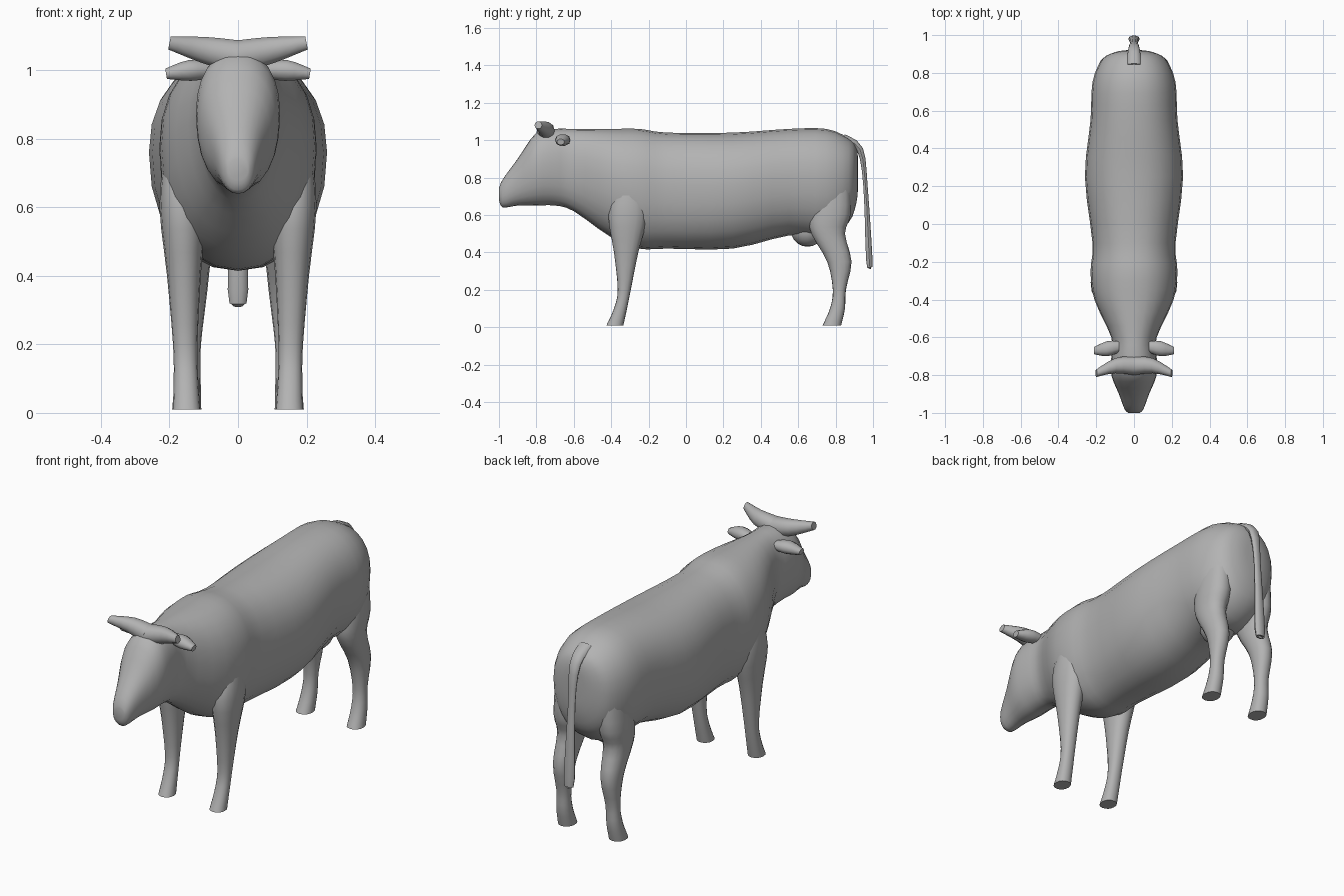
import bpy, bmesh, math
from mathutils import Matrix, Vector

cube = bpy.data.objects.get("Cube")
if cube:
    bpy.data.objects.remove(cube, do_unlink=True)

# Single hide colour
grey = (0.45,) * 3 + (1,)
hide = bpy.data.materials.new("grey hide")
hide.use_nodes = True
hide.diffuse_color = grey
hide.node_tree.nodes["Principled BSDF"].inputs["Base Color"].default_value = grey


def smooth_rows(rows, steps=3):
    """Pass a smooth curve through the rows of section values."""
    result = []
    for index in range(len(rows) - 1):
        before = rows[max(index - 1, 0)]
        start, end = rows[index], rows[index + 1]
        after = rows[min(index + 2, len(rows) - 1)]
        for step in range(steps):
            t = step / steps
            ease = t * t * (3 - 2 * t)
            leave, arrive = t * (1 - t) ** 2, t * t * (t - 1)
            result.append([b + (c - b) * ease + leave * (c - a) / 2 + arrive * (d - b) / 2
                           for a, b, c, d in zip(before, start, end, after)])
    result.append(rows[-1])
    return result


def oval(centre, across, along, count=16, power=2.2):
    """Ring of points around a centre, slightly squarer than an ellipse."""
    ring = []
    for index in range(count):
        angle = math.tau * index / count
        c, s = math.cos(angle), math.sin(angle)
        ring.append(Vector(centre)
                    + Vector(across) * math.copysign(abs(c) ** (2 / power), c)
                    + Vector(along) * math.copysign(abs(s) ** (2 / power), s))
    return ring


def finish(name, bm):
    bmesh.ops.recalc_face_normals(bm, faces=bm.faces)
    mesh = bpy.data.meshes.new(name)
    bm.to_mesh(mesh)
    bm.free()
    mesh.materials.append(hide)
    part = bpy.data.objects.new(name, mesh)
    bpy.context.collection.objects.link(part)
    bpy.ops.object.select_all(action="DESELECT")
    part.select_set(True)
    bpy.context.view_layer.objects.active = part
    bpy.ops.object.shade_smooth_by_angle(angle=math.radians(50))


def loft(name, rings, sign=1):
    """Skin the rings and cap both ends; a negative sign gives the right side."""
    bm = bmesh.new()
    loops = [[bm.verts.new((sign * p.x, p.y, p.z)) for p in ring] for ring in rings]
    for near, far in zip(loops, loops[1:]):
        for index in range(len(near)):
            bm.faces.new((near[index - 1], near[index], far[index], far[index - 1]))
    bm.faces.new(loops[0])
    bm.faces.new(loops[-1])
    finish(name, bm)


def body_ring(y, low, high, half):
    """Upright section whose widest point lies just above mid height."""
    middle = low + (high - low) * 0.55
    upper, lower = high - middle, middle - low
    ring = oval((0, y, 0), (half, 0, 0), (0, 0, 1), count=24)
    for point in ring:
        point.z = middle + point.z * (upper if point.z > 0 else lower)
    return ring


def leg_ring(z, y, depth, lean):
    """Level section; the width follows the depth and the leg leans with height."""
    width = depth * 0.45 + 0.04
    return oval((0.15 + lean * z, y, z), (width / 2, 0, 0), (0, depth / 2, 0))


def tube(path, side, flatness):
    """Tapered tube along x, y, z, radius points, flattened across one side axis."""
    rows = smooth_rows(path)
    rings = []
    for index, (x, y, z, radius) in enumerate(rows):
        ahead = Vector(rows[min(index + 1, len(rows) - 1)][:3])
        behind = Vector(rows[max(index - 1, 0)][:3])
        up = Vector(side).cross(ahead - behind).normalized()
        rings.append(oval((x, y, z), Vector(side) * radius, up * radius * flatness, count=10))
    return rings


# Head, neck and trunk: y, belly line, back line, half width
trunk = [
    (-1, 0.68, 0.74, 0.03), (-0.98, 0.64, 0.79, 0.05), (-0.9, 0.65, 0.9, 0.08),
    (-0.8, 0.65, 1.04, 0.12), (-0.7, 0.65, 1.06, 0.12), (-0.6, 0.62, 1.06, 0.12),
    (-0.4, 0.48, 1.06, 0.21), (-0.25, 0.42, 1.06, 0.23), (-0.1, 0.42, 1.04, 0.22),
    (0.25, 0.42, 1.04, 0.26), (0.55, 0.49, 1.06, 0.23), (0.75, 0.48, 1.06, 0.22),
    (0.87, 0.56, 1.01, 0.17), (0.91, 0.66, 0.96, 0.1), (0.92, 0.75, 0.9, 0.04)]
loft("body", [body_ring(*row) for row in smooth_rows(trunk)])

# Legs: height, y centre, depth
front_leg = [(0.75, -0.3, 0.14), (0.6, -0.31, 0.21), (0.4, -0.32, 0.13),
             (0.2, -0.33, 0.07), (0.1, -0.35, 0.07), (0.01, -0.38, 0.09)]
hind_leg = [(0.75, 0.78, 0.2), (0.6, 0.77, 0.22), (0.5, 0.76, 0.18), (0.35, 0.82, 0.13),
            (0.2, 0.82, 0.07), (0.1, 0.81, 0.08), (0.01, 0.78, 0.1)]

# Horns and ears: x, y, z, radius
horn = [(0, -0.75, 1.04, 0.05), (0.1, -0.75, 1.06, 0.04), (0.2, -0.79, 1.08, 0.02)]
ear = [(0.08, -0.65, 1, 0.03), (0.14, -0.66, 1, 0.04), (0.21, -0.67, 0.99, 0.02)]

for side, sign in (("left", 1), ("right", -1)):
    for name, rows, lean in (("front", front_leg, 0.02), ("hind", hind_leg, -0.03)):
        rings = [leg_ring(*row, lean) for row in smooth_rows(rows)]
        loft(f"{side}_{name}_leg", rings, sign)
    loft(f"{side}_horn", tube(horn, (0, 1, 0), 1), sign)
    loft(f"{side}_ear", tube(ear, (0, 1, 0), 0.8), sign)

# Tail
tail = [(0, 0.84, 1.01, 0.04), (0, 0.93, 0.95, 0.03), (0, 0.96, 0.75, 0.02),
        (0, 0.98, 0.36, 0.03), (0, 0.985, 0.32, 0.01)]
loft("tail", tube(tail, (1, 0, 0), 0.6))

# Udder
udder = bmesh.new()
bmesh.ops.create_uvsphere(udder, u_segments=16, v_segments=10, radius=0.09,
                          matrix=Matrix.Translation((0, 0.65, 0.52)))
finish("udder", udder)
